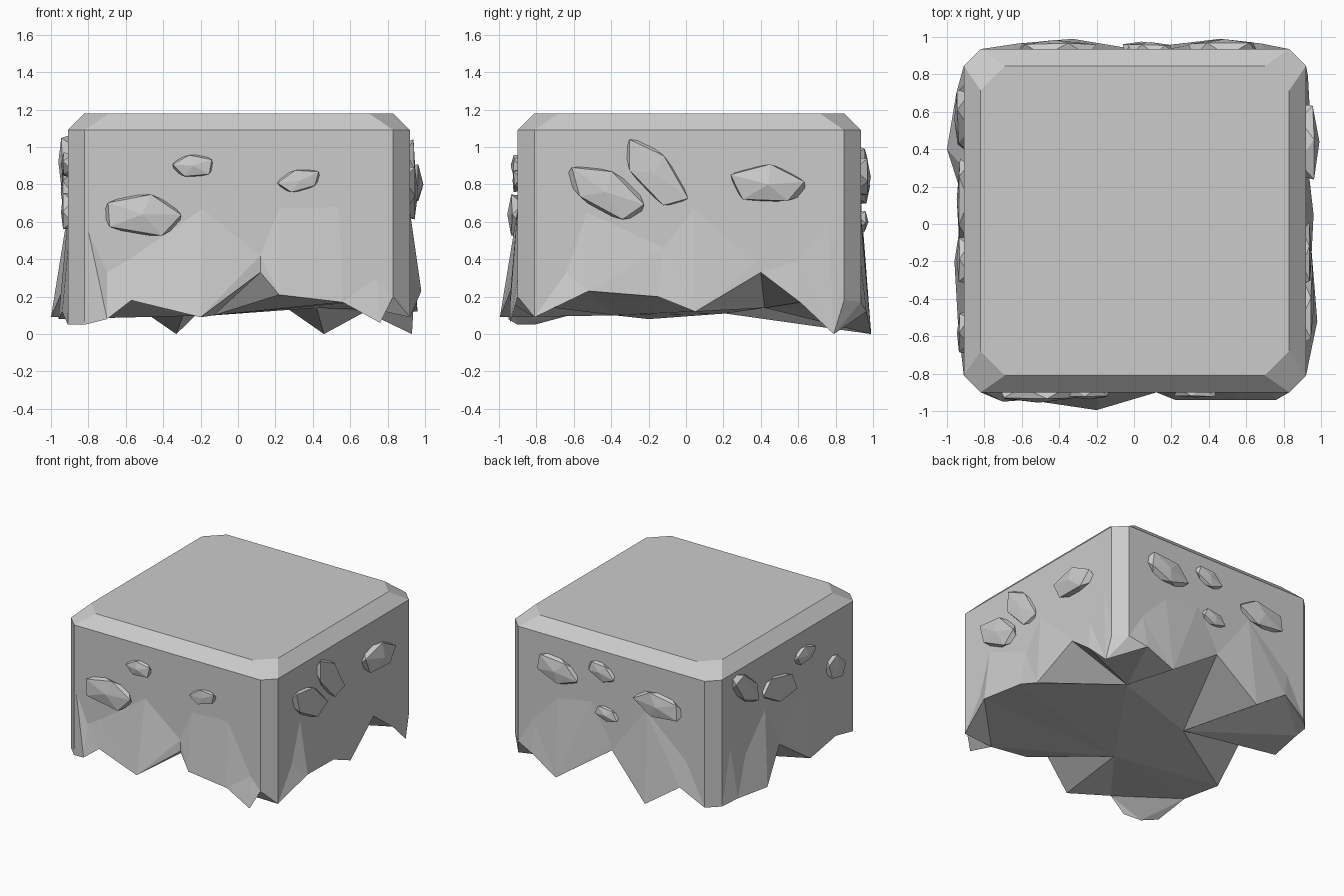
import bpy, bmesh, math, random
from mathutils import Vector, Matrix
from mathutils.geometry import delaunay_2d_cdt

if "Cube" in bpy.data.objects:
    bpy.data.objects.remove(bpy.data.objects["Cube"])

random.seed(4)
X0, X1, Y0, Y1 = -0.91, 0.92, -0.90, 0.935
C = 0.09                      # chamfer
ZE, ZT = 1.09, 1.18

# side name -> maps (along, height, outward) to a position
SIDES = {
    'front': lambda u, z, o: Vector((u, Y0 - o, z)),
    'right': lambda u, z, o: Vector((X1 + o, u, z)),
    'back':  lambda u, z, o: Vector((u, Y1 + o, z)),
    'left':  lambda u, z, o: Vector((X0 - o, u, z)),
}
# ragged lower rim (along, height, outward)
RIM = {
    'front': [(X0 + C, .05, 0), (-.70, .08, .05), (-.57, .18, .04), (-.20, .09, .095), (.12, .33, 0),
              (.22, .21, .04), (.56, .17, .04), (.76, .06, .04), (X1 - C, .20, 0)],
    'right': [(Y0 + C, .09, 0), (-.52, .23, .06), (-.15, .20, .03), (.05, .12, .04), (.40, .33, 0),
              (.61, .17, .02), (.79, .0, .01), (Y1 - C, .18, 0)],
    'back':  [(X0 + C, .08, 0), (-.62, .20, .03), (-.33, .0, .055), (.0, .32, 0), (.46, .0, .055),
              (.68, .12, .03), (X1 - C, .17, 0)],
    'left':  [(Y0 + C, .05, 0), (-.55, .12, .03), (-.20, .08, .05), (.12, .30, 0), (.40, .09, .09),
              (.70, .10, .04), (Y1 - C, .08, 0)],
}
# zigzag line on the flat wall where the facets begin
HEM = {
    'front': [(-.80, .55), (-.70, .33), (-.58, .40), (-.19, .67), (.12, .42), (.22, .67), (.54, .68), (.74, .30)],
    'right': [(-.64, .33), (-.53, .65), (-.12, .46), (.04, .67), (.38, .38), (.60, .39), (.76, .60)],
    'back':  [(-.78, .50), (-.66, .40), (-.30, .72), (.01, .37), (.18, .66), (.48, .61), (.70, .38)],
    'left':  [(-.65, .45), (-.22, .62), (.10, .36), (.30, .65), (.55, .38), (.74, .50)],
}
# ridges from a hem point down to a rim point
RIDGES = {
    'front': [(0, 1), (3, 3), (5, 5), (6, 6)],
    'right': [(1, 1), (3, 3), (6, 6)],
    'back':  [(2, 2), (4, 4), (5, 4)],
    'left':  [(1, 2), (3, 4)],
}


def fill(bm, flat, pos, n, edges=()):
    """Triangulate a loop of n points plus inner points."""
    co, _, faces, orig, _, _ = delaunay_2d_cdt([Vector(p) for p in flat], list(edges),
                                               [list(range(n))], 1, 1e-5)
    vs = [bm.verts.new(pos[o[0]] if o else c.to_3d()) for o, c in zip(orig, co)]
    for f in faces:
        bm.faces.new([vs[i] for i in f])


def poly(bm, pts):
    bm.faces.new([bm.verts.new(p) for p in pts])


def octagon(x0, x1, y0, y1, c, z):
    return [Vector(p + (z,)) for p in
            [(x0 + c, y0), (x1 - c, y0), (x1, y0 + c), (x1, y1 - c),
             (x1 - c, y1), (x0 + c, y1), (x0, y1 - c), (x0, y0 + c)]]


# main block
bm = bmesh.new()
loop = []
for name, place in SIDES.items():
    rim, hem = RIM[name], HEM[name]
    ring = rim + [(rim[-1][0], ZE, 0), (rim[0][0], ZE, 0)]
    pts = ring + [(u, z, 0) for u, z in hem]
    n = len(ring)
    edges = [(i, i + 1) for i in range(n, len(pts) - 1)]
    edges += [(n + h, r) for h, r in RIDGES[name]]
    fill(bm, [p[:2] for p in pts], [place(*p) for p in pts], n, edges)
    low = [place(*p) for p in rim]
    loop.append(low if name in ('front', 'right') else low[::-1])

# corner strips
for i in range(4):
    a, b = loop[i][-1], loop[(i + 1) % 4][0]
    poly(bm, [a, b, Vector((b.x, b.y, ZE)), Vector((a.x, a.y, ZE))])

# chamfered top
outer = octagon(X0, X1, Y0, Y1, C, ZE)
inner = octagon(X0 + C, X1 - C, Y0 + C, Y1 - C, .13, ZT)
for i in range(8):
    j = (i + 1) % 8
    poly(bm, [outer[i], outer[j], inner[j], inner[i]])
poly(bm, inner)

# underside
rim_loop = [p for side in loop for p in side]
under = rim_loop + [Vector(p) for p in
                    [(-.13, -.38, .10), (-.29, .21, .11), (.42, .42, .14)]]
fill(bm, [p.xy for p in under], under, len(rim_loop))

bmesh.ops.remove_doubles(bm, verts=bm.verts, dist=1e-4)
bmesh.ops.recalc_face_normals(bm, faces=bm.faces)
me = bpy.data.meshes.new('ground_block')
bm.to_mesh(me)
bm.free()
bpy.context.collection.objects.link(bpy.data.objects.new('ground_block', me))


# stones set into the sides: along, height, width, tall, tilt, outward bulge
def stone(side, u, z, w, h, tilt, bulge):
    bm = bmesh.new()
    bmesh.ops.create_icosphere(bm, subdivisions=1, radius=1.15)
    bmesh.ops.rotate(bm, verts=bm.verts, matrix=Matrix.Rotation(random.random() * 6, 3, 'Z'))
    ca, sa = math.cos(math.radians(tilt)), math.sin(math.radians(tilt))
    for v in bm.verts:
        k = random.uniform(.9, 1.1)
        a, b = v.co.x * w / 2 * k, v.co.y * h / 2 * k
        o = max(-.6, min(.8, v.co.z)) * bulge * random.uniform(.95, 1.3)
        v.co = SIDES[side](u + a * ca - b * sa, z + a * sa + b * ca, o)
    bmesh.ops.recalc_face_normals(bm, faces=bm.faces)
    me = bpy.data.meshes.new(side + '_stone')
    bm.to_mesh(me)
    bm.free()
    bpy.context.collection.objects.link(bpy.data.objects.new(side + '_stone', me))


for s in [('front', -.51, .64, .44, .21, -5, .055), ('front', -.24, .90, .21, .12, 0, .04),
          ('front', .33, .82, .23, .12, 12, .035),
          ('right', -.43, .76, .46, .22, -30, .05), ('right', -.17, .86, .44, .20, -50, .035),
          ('right', .44, .80, .39, .20, -5, .07),
          ('back', .48, .84, .37, .20, 8, .055), ('back', .09, .93, .23, .13, 20, .04),
          ('back', .04, .60, .20, .11, 10, .04), ('back', -.42, .79, .41, .20, 5, .05),
          ('left', .56, .92, .40, .18, 40, .055), ('left', .13, .76, .42, .20, 15, .04),
          ('left', -.19, .90, .24, .13, 0, .04), ('left', -.58, .65, .24, .18, 30, .04)]:
    stone(*s)
